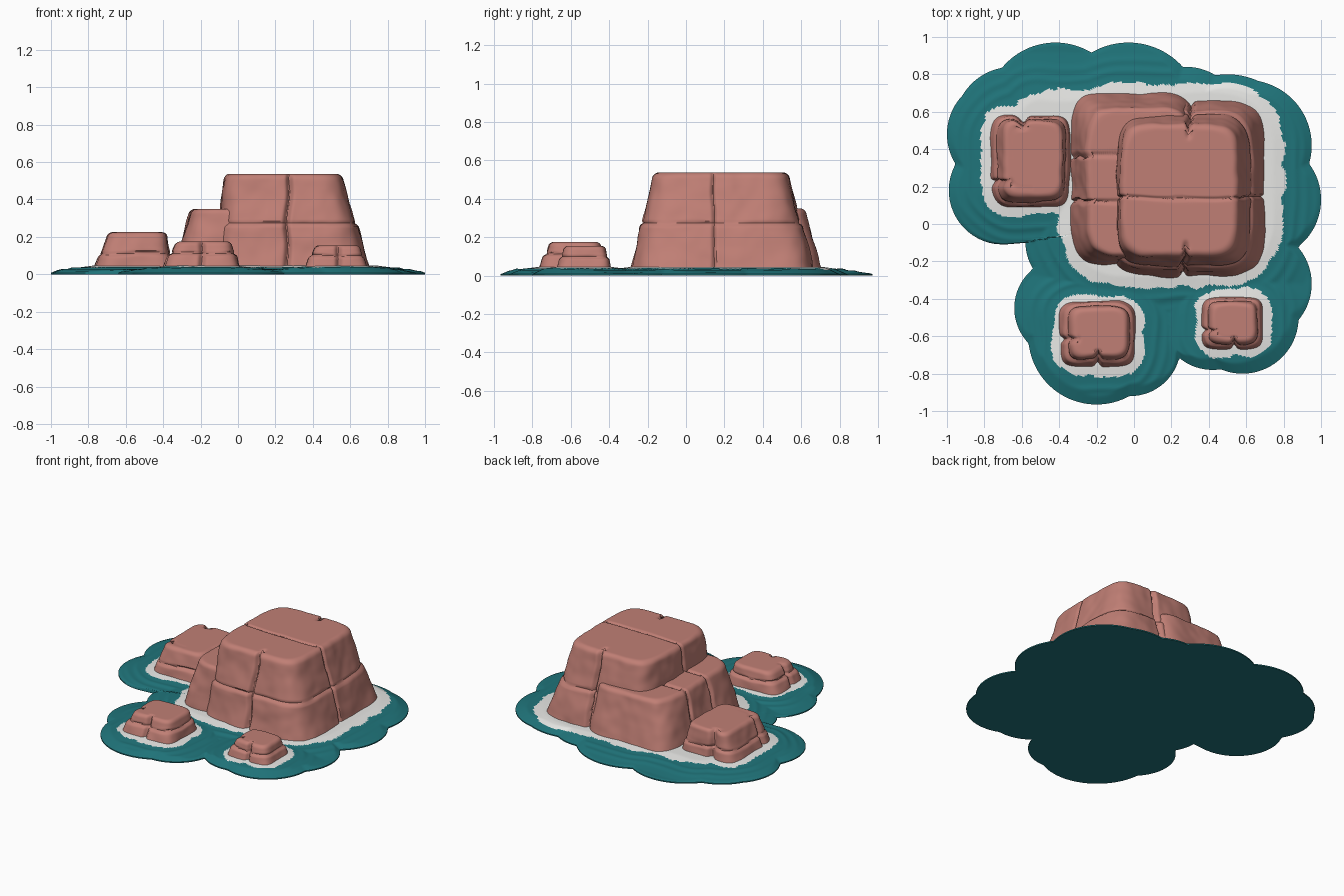
import bpy, bmesh, math
from mathutils import Vector, noise

if "Cube" in bpy.data.objects:
    bpy.data.objects.remove(bpy.data.objects["Cube"])


def material(name, rgb):
    m = bpy.data.materials.new(name)
    m.use_nodes = True
    m.diffuse_color = (*rgb, 1)
    m.node_tree.nodes["Principled BSDF"].inputs["Base Color"].default_value = (*rgb, 1)
    return m


ROCK = material("red rock", (0.53, 0.212, 0.178))
WATER = material("teal water", (0.014, 0.175, 0.195))
FOAM = material("pale foam", (0.82, 0.82, 0.8))


def finish(name, bm, mats, angle):
    bmesh.ops.recalc_face_normals(bm, faces=bm.faces)
    mesh = bpy.data.meshes.new(name)
    bm.to_mesh(mesh)
    bm.free()
    obj = bpy.data.objects.new(name, mesh)
    bpy.context.collection.objects.link(obj)
    for m in mats:
        mesh.materials.append(m)
    bpy.ops.object.select_all(action='DESELECT')
    obj.select_set(True)
    bpy.context.view_layer.objects.active = obj
    bpy.ops.object.shade_smooth_by_angle(angle=math.radians(angle))


def bridge(bm, rings):
    """Join successive closed vertex rings with quads."""
    for low, high in zip(rings, rings[1:]):
        n = len(low)
        for i in range(n):
            j = (i + 1) % n
            bm.faces.new((low[i], low[j], high[j], high[i]))


def bump(d, width):
    return math.exp(-(d / width) ** 2)


def rock(name, base, top, height, ledge, step, cracks, seg, rows, bevel):
    """Tapered block. base/top: x0, x1, y0, y1.
    cracks: axis, place, width, depth, side (-1 or 1 for one face, 0 for all the way over)."""
    foot = 0.02
    profile = []                                   # inset, cap scale, z
    for i in range(rows + 1):
        profile.append((0, 1, foot + (height - bevel - foot) * i / rows))
    for i in range(1, 6):
        a = math.pi / 2 * i / 5
        profile.append((bevel * (1 - math.cos(a)), 1, height - bevel + bevel * math.sin(a)))
    caps = rows * 2 // 3
    for i in range(1, caps):
        profile.append((bevel, 1 - i / caps, height))

    bm = bmesh.new()
    rings = []
    for inset, scale, z in profile:
        x0, x1, y0, y1 = [b + (c - b) * z / height for b, c in zip(base, top)]
        centre = ((x0 + x1) / 2, (y0 + y1) / 2)
        grow = step / (1 + math.exp(min(60, (z - ledge) * 250)))
        hx, hy = ((x1 - x0) / 2 - inset + grow) * scale, ((y1 - y0) / 2 - inset + grow) * scale
        ring = []
        for k in range(seg):
            a = 2 * math.pi * k / seg
            c, s = math.cos(a), math.sin(a)
            r = (abs(c / hx) ** 5.5 + abs(s / hy) ** 5.5) ** (-1 / 5.5)
            p = Vector((centre[0] + r * c, centre[1] + r * s, z))
            n = noise.noise(p * 5) * 0.012 + noise.noise(p * 13) * 0.005
            wall = scale == 1
            push, drop = n * scale, 0
            if wall:
                push -= 0.011 * bump(z - ledge - 0.012 * noise.noise(p * 6), 0.007)
            for axis, place, width, depth, side in cracks:
                if side * (p[1 - axis] - centre[1 - axis]) < 0:
                    continue
                wobble = 0.02 * noise.noise(Vector((z * 6, p[1 - axis] * 4, place)))
                g = depth * bump(p[axis] - place - wobble, width)
                if wall:
                    push -= g
                else:
                    drop += g * (max(0, 1 - (1 - scale) * 6) if side else 0.6)
            p += Vector((c, s, 0)) * push
            p.z -= drop
            ring.append(bm.verts.new(p))
        rings.append(ring)
    bridge(bm, rings)
    bm.faces.new(rings[-1])
    bm.faces.new(rings[0])
    finish(name, bm, [ROCK], 38)


# Main mesa and its lower shoulder
rock("tall_rock", (-0.13, 0.70, -0.28, 0.66), (-0.07, 0.55, -0.17, 0.53), 0.537, 0.27, 0.01,
     [(0, 0.27, 0.014, 0.03, -1), (0, 0.3, 0.014, 0.03, 1), (1, 0.14, 0.009, 0.016, 0)],
     360, 48, 0.028)
rock("shoulder_rock", (-0.35, 0.34, -0.22, 0.71), (-0.25, 0.30, -0.17, 0.62), 0.35, 0, 0,
     [(1, 0.12, 0.01, 0.02, 0), (1, 0.37, 0.012, 0.02, 0)], 320, 36, 0.025)

# Small outlying rocks
rock("left_side_rock", (-0.77, -0.34, 0.09, 0.58), (-0.70, -0.385, 0.15, 0.55), 0.225, 0.11, 0.009,
     [(0, -0.6, 0.025, 0.035, 1), (1, 0.21, 0.016, 0.025, -1)], 200, 24, 0.022)
rock("front_rock", (-0.40, 0.0, -0.77, -0.42), (-0.33, -0.035, -0.71, -0.45), 0.175, 0.11, 0.012,
     [(0, -0.19, 0.016, 0.028, -1), (1, -0.62, 0.016, 0.02, -1)], 180, 22, 0.02)
rock("front_corner_rock", (0.36, 0.69, -0.67, -0.39), (0.41, 0.65, -0.63, -0.42), 0.155, 0.10, 0.01,
     [(0, 0.53, 0.014, 0.024, -1), (1, -0.58, 0.014, 0.02, -1)], 160, 20, 0.02)

# Water: scalloped outline made of overlapping discs (x, y, radius)
LOBES = [(-0.42, 0.6, 0.37), (-0.03, 0.58, 0.39), (0.28, 0.55, 0.29), (0.5, 0.4, 0.4),
         (0.6, 0.42, 0.35), (0.68, 0.13, 0.32), (0.65, -0.32, 0.3), (0.58, -0.5, 0.3),
         (0.42, -0.5, 0.28), (-0.2, -0.6, 0.365), (-0.02, -0.65, 0.27), (-0.37, -0.45, 0.27),
         (-0.7, 0.18, 0.29), (-0.7, 0.48, 0.3), (-0.65, 0.53, 0.31), (-0.32, -0.1, 0.26)]
# Shores the foam and ripples follow (centre x, y, half width, half depth)
SHORES = [(0.2, 0.21, 0.545, 0.49), (-0.56, 0.34, 0.21, 0.24), (-0.3, 0.46, 0.3, 0.2),
          (-0.19, -0.595, 0.185, 0.165), (0.53, -0.53, 0.15, 0.13)]


def outline(a):
    c, s = math.cos(a), math.sin(a)
    best = 0.4
    for x, y, r in LOBES:
        along, off = x * c + y * s, x * s - y * c
        if abs(off) < r:
            best = max(best, along + math.sqrt(r * r - off * off))
    return best


def shore_distance(x, y):
    best = 9
    for cx, cy, hx, hy in SHORES:
        corner = min(hx, hy) * 0.55
        dx, dy = abs(x - cx) - hx + corner, abs(y - cy) - hy + corner
        d = math.hypot(max(dx, 0), max(dy, 0)) + min(max(dx, dy), 0) - corner
        best = min(best, d)
    return best


def water_height(x, y):
    d = max(0, shore_distance(x, y) + 0.02 * noise.noise(Vector((x * 4, y * 4, 0))))
    z = 0.046 - 0.034 * min(1, d / 0.26)
    return z + 0.005 * bump(d - 0.115, 0.016) + 0.004 * bump(d - 0.175, 0.018)


SEG, RINGS = 440, 90
bm = bmesh.new()
rings = [[] for _ in range(RINGS + 1)]
for k in range(SEG):
    a = 2 * math.pi * k / SEG
    reach = outline(a)
    c, s = math.cos(a) * reach, math.sin(a) * reach
    rings[0].append(bm.verts.new((c, s, 0)))
    for i in range(RINGS):
        f = 1 - 0.95 * i / RINGS
        z = min(water_height(c * f, s * f), 0.008 + (1 - f) * reach * 0.4)
        rings[i + 1].append(bm.verts.new((c * f, s * f, z)))
bridge(bm, rings)
bm.faces.new(rings[0])
bm.faces.new(rings[-1])

# Foam colour on faces close to a shore, with a ragged edge
for f in bm.faces:
    p = f.calc_center_median()
    ragged = 0.022 * noise.noise(p * 9) + 0.01 * noise.noise(p * 22)
    f.material_index = int(len(f.verts) == 4 and p.z > 0.012
                           and shore_distance(p.x, p.y) < 0.055 + ragged)
finish("water_base", bm, [WATER, FOAM], 50)
